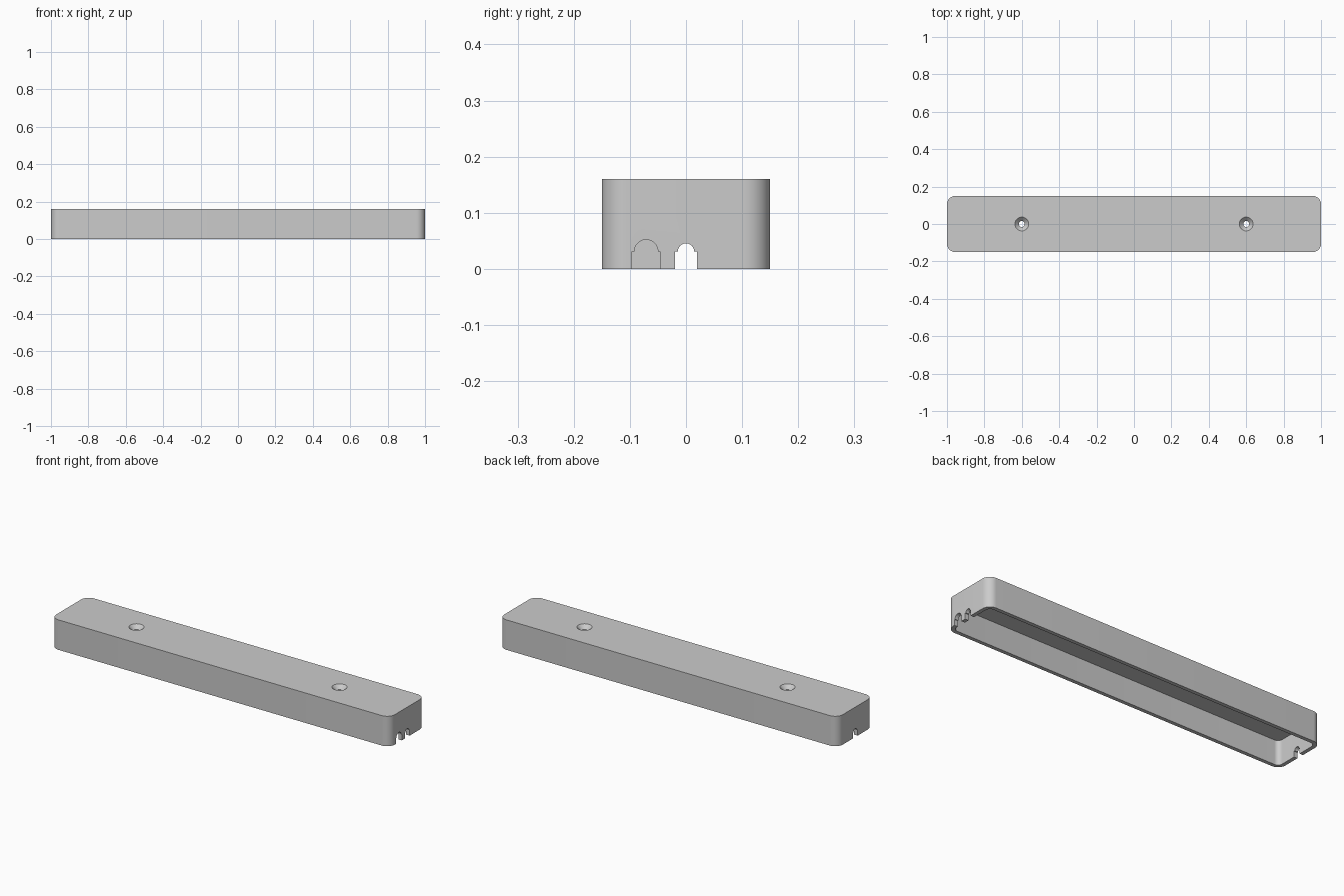
import bpy, bmesh, math
from mathutils import Vector

LENGTH, WIDTH, HEIGHT = 2.0, 0.3, 0.16
WALL, ROOF, RADIUS = 0.02, 0.03, 0.045

cube = bpy.data.objects.get("Cube")
if cube:
    bpy.data.objects.remove(cube, do_unlink=True)

grey = bpy.data.materials.new("plain_grey")
grey.use_nodes = True
colour = (0.6, 0.6, 0.6, 1)
grey.diffuse_color = colour
grey.node_tree.nodes["Principled BSDF"].inputs["Base Color"].default_value = colour


def arc(cx, cy, r, start, end, steps):
    """Points along a circular arc, angles in degrees."""
    angles = [math.radians(start + (end - start) * i / steps) for i in range(steps + 1)]
    return [(cx + r * math.cos(a), cy + r * math.sin(a)) for a in angles]


def rounded_rectangle(length, width, r):
    x, y = length / 2 - r, width / 2 - r
    corners = [(x, y), (-x, y), (-x, -y), (x, -y)]
    return [p for i, (cx, cy) in enumerate(corners)
            for p in arc(cx, cy, r, 90 * i, 90 * i + 90, 12)]


def make_object(name, bm):
    bmesh.ops.recalc_face_normals(bm, faces=bm.faces)
    mesh = bpy.data.meshes.new(name)
    bm.to_mesh(mesh)
    bm.free()
    mesh.materials.append(grey)
    obj = bpy.data.objects.new(name, mesh)
    bpy.context.collection.objects.link(obj)
    return obj


def prism(name, points, offset):
    """Close a loop of 3D points and sweep it along offset."""
    bm = bmesh.new()
    face = bm.faces.new([bm.verts.new(p) for p in points])
    swept = bmesh.ops.extrude_face_region(bm, geom=[face])["geom"]
    bmesh.ops.translate(bm, vec=Vector(offset),
                        verts=[v for v in swept if isinstance(v, bmesh.types.BMVert)])
    return make_object(name, bm)


def lathe(name, x, profile, sides=32):
    """Solid of revolution about a vertical axis at x."""
    bm = bmesh.new()
    rings = [[bm.verts.new((x + px, py, z)) for px, py in arc(0, 0, r, 0, 360, sides)[:-1]]
             for r, z in profile]
    for low, high in zip(rings, rings[1:]):
        for i in range(sides):
            j = (i + 1) % sides
            bm.faces.new((low[i], low[j], high[j], high[i]))
    bm.faces.new(rings[0])
    bm.faces.new(rings[-1])
    return make_object(name, bm)


def cable_slot(name, side, y, half, r):
    """Arched cutter with small shoulders through one end wall."""
    outline = [(half, -0.05), (half, 0.031)] + arc(0, 0.031, r, 0, 180, 20)
    outline += [(-half, 0.031), (-half, -0.05)]
    return prism(name, [(side * 0.95, y + py, z) for py, z in outline], (side * 0.1, 0, 0))


# Outer shell with rounded vertical corners
cover = prism("cover", [(x, y, 0) for x, y in rounded_rectangle(LENGTH, WIDTH, RADIUS)],
              (0, 0, HEIGHT))

# Hollow underside
inner = rounded_rectangle(LENGTH - 2 * WALL, WIDTH - 2 * WALL, RADIUS - WALL)
cutters = [prism("cavity_cutter", [(x, y, -0.05) for x, y in inner],
                 (0, 0, HEIGHT - ROOF + 0.05))]

# Countersunk screw holes
hole = [(0.016, 0.1), (0.016, 0.139), (0.037, HEIGHT), (0.037, 0.2)]
cutters += [lathe("screw_hole_cutter", x, hole) for x in (-0.6, 0.6)]

# Cable slots: one in each end, and a wider one beside it at the left end
cutters += [cable_slot("slot_cutter", side, 0, 0.02, 0.0145) for side in (-1, 1)]
cutters.append(cable_slot("wide_slot_cutter", 1, -0.071, 0.025, 0.021))

for cutter in cutters:
    cutter.hide_render = True
    cut = cover.modifiers.new(cutter.name, "BOOLEAN")
    cut.operation, cut.solver, cut.object = "DIFFERENCE", "EXACT", cutter

# Bake the cuts and drop the cutters
graph = bpy.context.evaluated_depsgraph_get()
finished = bpy.data.meshes.new_from_object(cover.evaluated_get(graph))
cover.modifiers.clear()
cover.data = finished
finished.name = "cover"
for cutter in cutters:
    bpy.data.objects.remove(cutter, do_unlink=True)

bpy.ops.object.select_all(action="DESELECT")
cover.select_set(True)
bpy.context.view_layer.objects.active = cover
bpy.ops.object.shade_smooth_by_angle(angle=math.radians(30))
